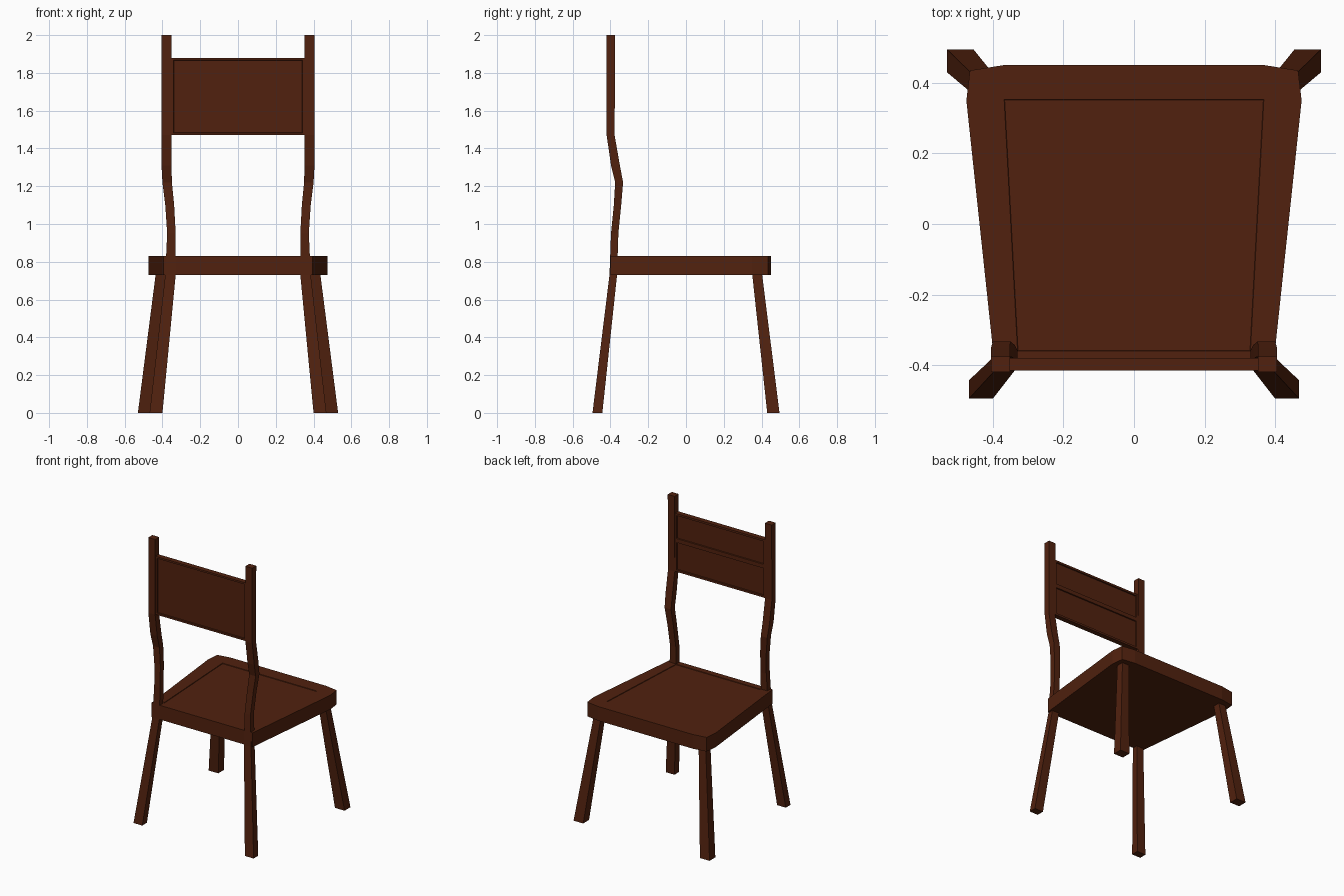
import bpy, bmesh
from mathutils import Vector

cube = bpy.data.objects.get("Cube")
if cube:
    bpy.data.objects.remove(cube, do_unlink=True)

RGBA = (0.083, 0.0155, 0.0045, 1)
WOOD = bpy.data.materials.new("dark_reddish_brown_wood")
WOOD.use_nodes = True
WOOD.diffuse_color = RGBA
WOOD.node_tree.nodes["Principled BSDF"].inputs["Base Color"].default_value = RGBA


def finish(name, bm):
    bmesh.ops.recalc_face_normals(bm, faces=bm.faces[:])
    mesh = bpy.data.meshes.new(name)
    bm.to_mesh(mesh)
    bm.free()
    mesh.materials.append(WOOD)
    obj = bpy.data.objects.new(name, mesh)
    bpy.context.collection.objects.link(obj)


def loft(rings):
    """Skin a list of equal rings and cap both ends."""
    bm = bmesh.new()
    loops = [[bm.verts.new(p) for p in ring] for ring in rings]
    n = len(loops[0])
    for a, b in zip(loops, loops[1:]):
        for i in range(n):
            j = (i + 1) % n
            bm.faces.new((a[i], a[j], b[j], b[i]))
    bm.faces.new(loops[0])
    bm.faces.new(loops[-1])
    bmesh.ops.recalc_face_normals(bm, faces=bm.faces[:])
    return bm


def bar(name, sections, side):
    """Square bar through sections (z, x inner, x outer, y min, y max)."""
    finish(name, loft([[(side * x, y, z) for x, y in
                        ((a, c), (b, c), (b, d), (a, d))]
                       for z, a, b, c, d in sections]))


def recess(bm, faces, border, depth):
    """Flat border, then a steep step down to a sunken panel."""
    if border:
        bmesh.ops.inset_individual(bm, faces=faces, thickness=border)
    bmesh.ops.inset_individual(bm, faces=faces, thickness=.002)
    for f in faces:
        shift = -f.normal * depth
        for v in f.verts:
            v.co += shift


# Legs and bent back posts, one continuous bar per side of the backrest
POST = [(0, .40, .468, -.495, -.443),
        (.73, .33, .385, -.405, -.365),
        (.95, .33, .375, -.397, -.358),
        (1.1, .338, .385, -.382, -.343),
        (1.22, .35, .40, -.375, -.333),
        (1.31, .352, .405, -.397, -.35),
        (1.47, .352, .405, -.42, -.378),
        (2, .352, .405, -.42, -.375)]
LEG = [(0, .455, .53, .43, .495),
       (.74, .38, .435, .35, .402)]
for label, side in (("left", 1), ("right", -1)):
    bar(label + "_post_and_leg", POST, side)
    bar(label + "_plain_leg", LEG, side)

# Tapered seat with clipped corners and a shallow panel on top
half = [(.395, -.40), (.475, .35), (.465, .435), (.37, .45)]
outline = half + [(-x, y) for x, y in reversed(half)]
bm = loft([[(x, y, z) for x, y in outline] for z in (.73, .83)])
top = max(bm.faces, key=lambda f: f.calc_center_median().z)
bmesh.ops.delete(bm, geom=[top], context='FACES_ONLY')
rim = [v for v in bm.verts if v.co.z > .8]
panel = [bm.verts.new((x, y, .83)) for x, y in
         ((.33, -.36), (.368, .353), (-.368, .353), (-.33, -.36))]
r, l = rim[:4], rim[4:]
for corners in ((r[0], r[1], panel[1], panel[0]), (r[1], r[2], r[3], panel[1]),
                (r[3], l[0], panel[2], panel[1]), (l[0], l[1], l[2], panel[2]),
                (l[2], l[3], panel[3], panel[2]), (l[3], r[0], panel[0], panel[3]),
                panel):
    bm.faces.new(corners)
bmesh.ops.recalc_face_normals(bm, faces=bm.faces[:])
center = max((f for f in bm.faces if f.normal.z > .9), key=lambda f: f.calc_area())
recess(bm, [center], 0, .004)
finish("seat", bm)

# Backrest board: one wide recess on the front, two on the rear
bm = loft([[(x, y, z) for x, y in
            ((-.353, -.415), (.353, -.415), (.353, -.38), (-.353, -.38))]
           for z in (1.47, 1.88)])
rear = [f for f in bm.faces if f.normal.y > .9]
edges = {e for f in rear for e in f.edges}
bmesh.ops.bisect_plane(bm, geom=rear + list(edges), plane_co=Vector((0, 0, 1.69)),
                       plane_no=Vector((0, 0, 1)))
bm.normal_update()
recess(bm, [f for f in bm.faces if f.normal.y < -.9], .018, .008)
recess(bm, [f for f in bm.faces if f.normal.y > .9], .02, .008)
finish("backrest", bm)
